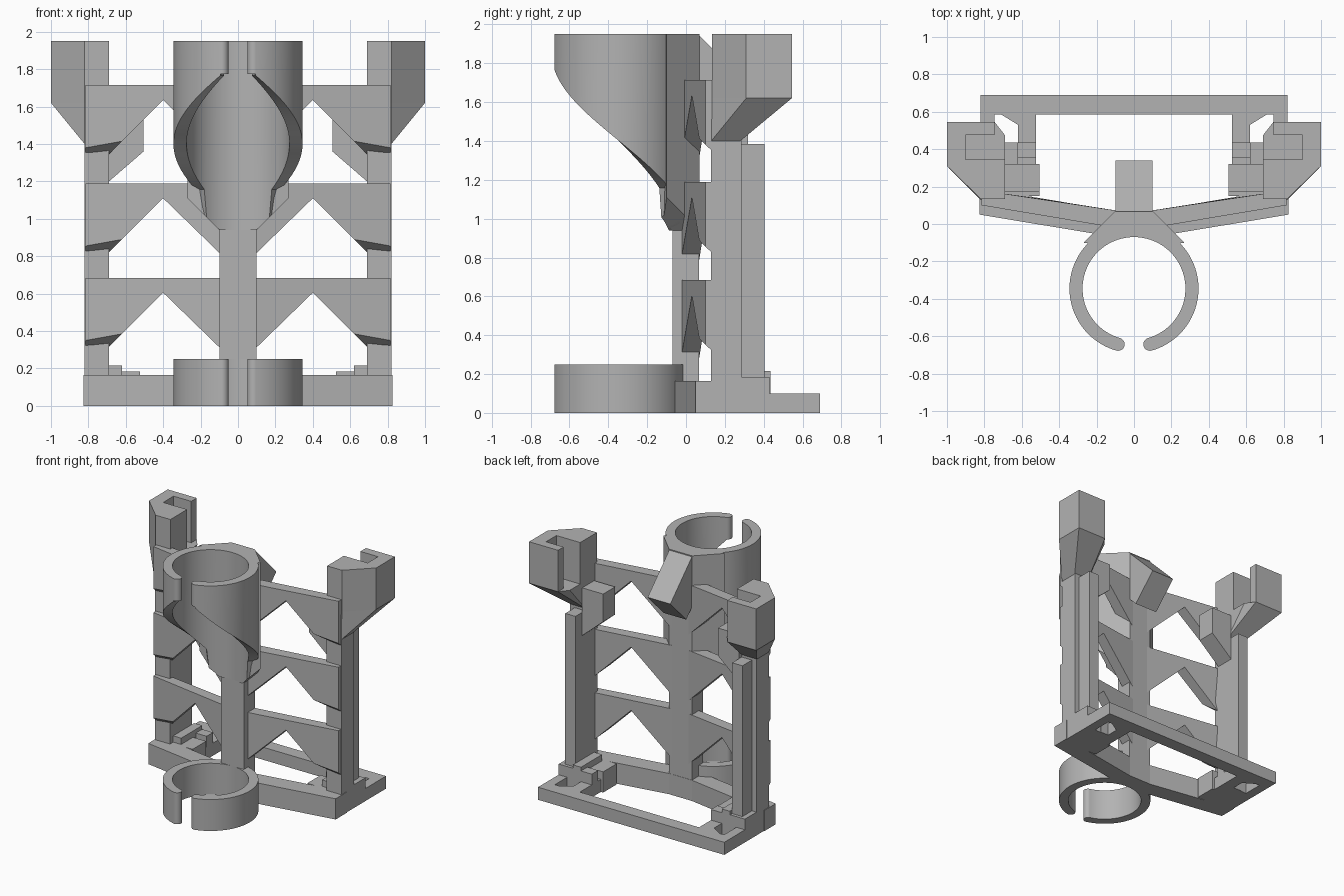
import bpy, bmesh, math

cube = bpy.data.objects.get("Cube")
if cube:
    bpy.data.objects.remove(cube, do_unlink=True)

grey = bpy.data.materials.new("plain_grey")
grey.use_nodes = True
grey.diffuse_color = (0.45, 0.45, 0.45, 1)
grey.node_tree.nodes["Principled BSDF"].inputs["Base Color"].default_value = grey.diffuse_color


def finish(name, bm, mirror=False):
    bmesh.ops.recalc_face_normals(bm, faces=bm.faces)
    mesh = bpy.data.meshes.new(name)
    bm.to_mesh(mesh)
    bm.free()
    mesh.materials.append(grey)
    obj = bpy.data.objects.new(name, mesh)
    bpy.context.collection.objects.link(obj)
    if mirror:
        obj.modifiers.new("Mirror", "MIRROR").use_clip = False
    return obj


def loft(name, a, b, mirror=False):
    """Solid between two matching outlines of 3D points."""
    bm = bmesh.new()
    va, vb = [bm.verts.new(p) for p in a], [bm.verts.new(p) for p in b]
    bm.faces.new(va)
    bm.faces.new(vb[::-1])
    n = len(va)
    for i in range(n):
        j = (i + 1) % n
        bm.faces.new((va[i], vb[i], vb[j], va[j]))
    return finish(name, bm, mirror)


def plan(name, outline, z0, z1, mirror=False):
    return loft(name, [(x, y, z0) for x, y in outline], [(x, y, z1) for x, y in outline], mirror)


def box(name, x0, x1, y0, y1, z0, z1, mirror=True):
    return plan(name, [(x0, y0), (x1, y0), (x1, y1), (x0, y1)], z0, z1, mirror)


def hull(name, points, mirror=False):
    bm = bmesh.new()
    for p in points:
        bm.verts.new(p)
    res = bmesh.ops.convex_hull(bm, input=bm.verts)
    junk = [v for v in bm.verts if not v.link_faces]
    bmesh.ops.delete(bm, geom=junk, context="VERTS")
    bmesh.ops.dissolve_limit(bm, angle_limit=0.01, verts=bm.verts, edges=bm.edges)
    return finish(name, bm, mirror)


# Split tubes that hold a round item
CY, R_IN, R_OUT, GAP = -0.345, 0.275, 0.345, 0.278


def tube(name, bottom, top, steps=96):
    bm = bmesh.new()
    rows = []
    for i in range(steps + 1):
        t = GAP + (2 * math.pi - 2 * GAP) * i / steps
        row = []
        for r, high in ((R_IN, 0), (R_OUT, 0), (R_OUT, 1), (R_IN, 1)):
            x = r * math.sin(t)
            z = top if high else bottom(min(t, 2 * math.pi - t), abs(x))
            row.append(bm.verts.new((x, CY - r * math.cos(t), z)))
        rows.append(row)
    for a, b in zip(rows, rows[1:]):
        for k in range(4):
            m = (k + 1) % 4
            bm.faces.new((a[k], a[m], b[m], b[k]))
    bm.faces.new(rows[0])
    bm.faces.new(rows[-1][::-1])
    return finish(name, bm)


def lip(name, z0, z1):
    r = (R_IN + R_OUT) / 2
    cx, cy = r * math.sin(GAP), CY - r * math.cos(GAP)
    ring = [(cx + 0.035 * math.cos(a * math.pi / 10), cy + 0.035 * math.sin(a * math.pi / 10))
            for a in range(20)]
    return plan(name, ring, z0, z1, True)


def spiral_edge(t, x):
    if t < 2.48:
        return 1.4 + 0.283 * (math.pi / 2 - t)
    return 0.94 + max(0, x - 0.1)


round_parts = [
    tube("lower_ring", lambda t, x: 0, 0.25),
    tube("upper_spiral_tube", spiral_edge, 1.95),
    lip("lower_ring_lip", 0, 0.25),
    lip("upper_tube_lip", 1.775, 1.95),
]

# Central column, flared neck and slanted rear peg
box("central_column", -0.1, 0.1, -0.07, 0.068, 0, 1.95, False)
neck = [(0.1, 0.07), (0.27, -0.1), (0.16, -0.115), (0.1, -0.07)]
loft("neck_flare", [(x, y, 0.84 + x) for x, y in neck], [(x, y, 1.95) for x, y in neck], True)
peg = [(0.06, 1.95), (0.34, 1.67), (0.14, 1.47), (0, 1.61)]
loft("rear_peg", [(-0.1, y, z) for y, z in peg], [(0.1, y, z) for y, z in peg])

# Three tiers of angled braces
for tier, top in enumerate((0.685, 1.19, 1.715)):
    front = [(0.05, -0.42), (0.4, -0.08), (0.62, -0.3), (0.815, -0.335), (0.815, 0), (0.05, 0)]
    back = [(0.05, -0.42, 0.065), (0.4, -0.08, 0.12), (0.69, -0.37, 0.16),
            (0.815, -0.37, 0.14), (0.815, 0, 0.18), (0.05, 0, 0.065)]
    loft(f"brace_tier_{tier + 1}",
         [(x, -0.02 + 0.168 * (x - 0.1), top + z) for x, z in front],
         [(x, y, top + z) for x, z, y in back], True)

# Base frame
plan("base_front_bar", [(0, -0.07), (0.1, -0.07), (0.825, 0.05), (0.825, 0.19),
                        (0.69, 0.17), (0.1, 0.07), (0, 0.07)], 0, 0.165, True)
box("base_side_block", 0.69, 0.82, 0.13, 0.43, 0, 0.185)
box("base_side_rail", 0.745, 0.82, 0.4, 0.69, 0, 0.1)
box("base_back_rail", -0.82, 0.82, 0.585, 0.69, 0, 0.1, False)
box("base_inner_rail", 0.525, 0.62, 0.3, 0.6, 0, 0.1)
plan("base_corner_gusset", [(0.62, 0.53), (0.75, 0.61), (0.62, 0.61)], 0, 0.1, True)
box("base_inner_block", 0.505, 0.69, 0.15, 0.32, 0, 0.165)
box("base_bracket_low", 0.525, 0.69, 0.355, 0.435, 0, 0.185)
box("base_bracket_high", 0.62, 0.69, 0.17, 0.435, 0, 0.215)

# Corner posts
box("post_front", 0.69, 0.82, 0.13, 0.285, 0.1, 1.42)
post = [(0.69, 0.28), (0.78, 0.28), (0.78, 0.405), (0.69, 0.405)]
plan("post_back", post, 0.1, 1.385, True)

# Slotted hooks on top of the posts
outline = [(0.69, 0.135), (0.82, 0.135), (1, 0.31), (1, 0.545), (0.745, 0.545), (0.69, 0.475)]
foot = [(0.69, 0.13), (0.82, 0.13), (0.82, 0.28), (0.69, 0.28)]
hull("hook_underside", [(x, y, 1.62) for x, y in outline] + [(x, y, 1.4) for x, y in foot], True)
plan("hook_walls", [(0.69, 0.135), (0.82, 0.135), (1, 0.31), (1, 0.545), (0.745, 0.545),
                    (0.745, 0.475), (0.9, 0.475), (0.9, 0.345), (0.69, 0.345)], 1.62, 1.95, True)

# Inner brackets below the hooks
bracket = [(0.69, 1.2), (0.69, 1.58), (0.505, 1.58), (0.505, 1.36)]
loft("hook_bracket", [(x, 0.17, z) for x, z in bracket], [(x, 0.32, z) for x, z in bracket], True)

# Smooth the round parts, keep edges sharp
for obj in bpy.context.selected_objects:
    obj.select_set(False)
for obj in round_parts:
    obj.select_set(True)
bpy.context.view_layer.objects.active = round_parts[0]
bpy.ops.object.shade_smooth_by_angle(angle=math.radians(30))
